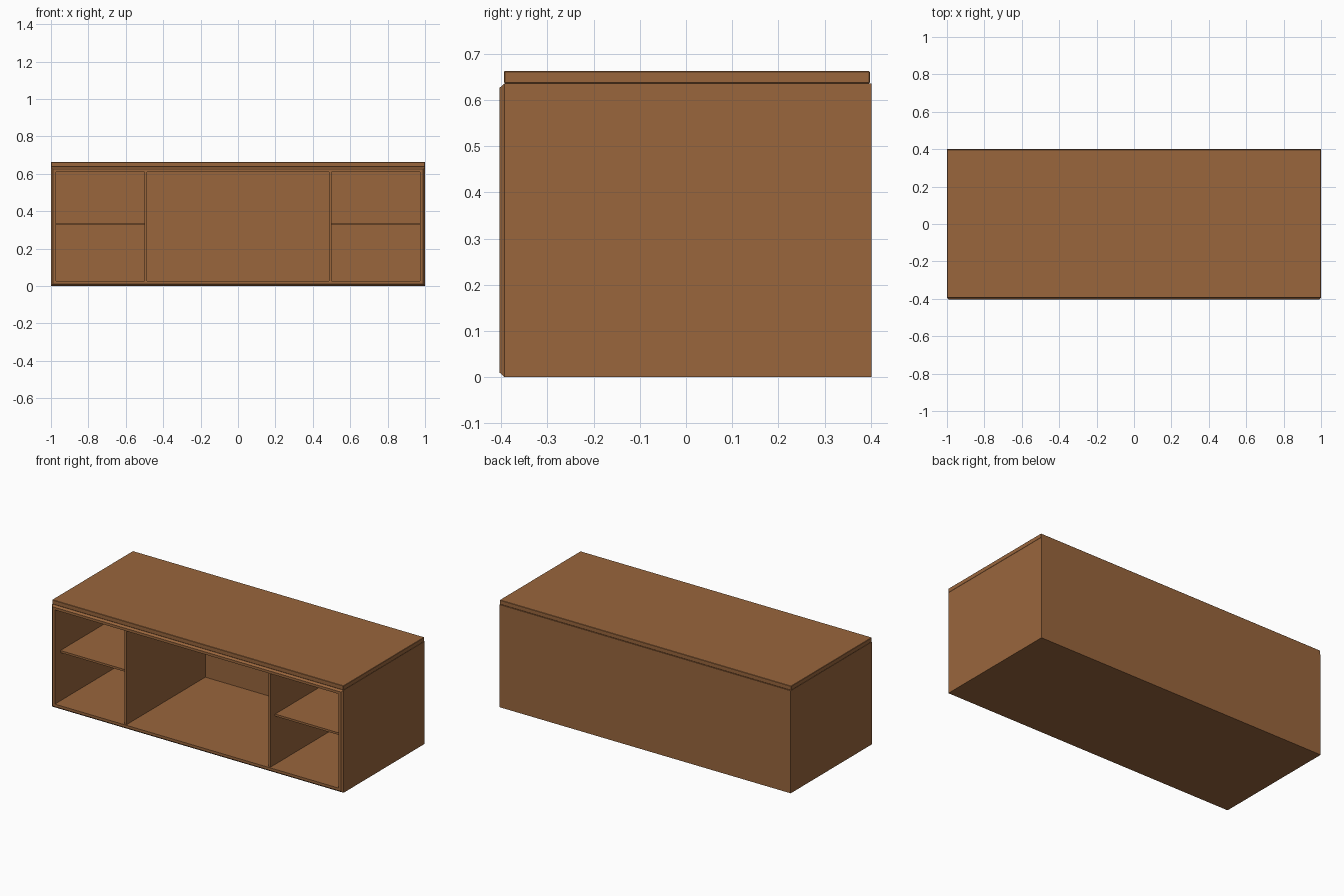
import bpy, bmesh
from mathutils import Vector

if "Cube" in bpy.data.objects:
    bpy.data.objects.remove(bpy.data.objects["Cube"])

wood = bpy.data.materials.new("brown_wood")
wood.diffuse_color = (0.32, 0.133, 0.046, 1)
wood.use_nodes = True
wood.node_tree.nodes["Principled BSDF"].inputs["Base Color"].default_value = wood.diffuse_color


def box_mesh(lo, hi):
    """Box as a bmesh, given its two opposite corners."""
    bm = bmesh.new()
    bmesh.ops.create_cube(bm, size=1)
    lo, hi = Vector(lo), Vector(hi)
    for v in bm.verts:
        v.co = (lo + hi) / 2 + v.co * (hi - lo)
    return bm


def finish(name, bm):
    bm.normal_update()
    me = bpy.data.meshes.new(name)
    bm.to_mesh(me)
    bm.free()
    me.materials.append(wood)
    ob = bpy.data.objects.new(name, me)
    bpy.context.collection.objects.link(ob)
    return ob


# Cabinet body: chamfered front rim, then a hollow open to the front
bm = box_mesh((-1, -0.393, 0), (1, 0.402, 0.636))
bm.normal_update()
front = min(bm.faces, key=lambda f: f.calc_center_median().y)
bmesh.ops.inset_region(bm, faces=[front], thickness=0.01, use_even_offset=True)
for v in front.verts:
    v.co.y = -0.404
bmesh.ops.inset_region(bm, faces=[front], thickness=0.016, use_even_offset=True)
bm.normal_update()
hollow = bmesh.ops.extrude_discrete_faces(bm, faces=[front])["faces"][0]
for v in hollow.verts:
    v.co.y = 0.375
finish("cabinet_body", bm)

# Top board with slightly eased edges
top = finish("top_board", box_mesh((-1, -0.394, 0.636), (1, 0.398, 0.663)))
bev = top.modifiers.new("eased_edges", 'BEVEL')
bev.width = 0.002
bev.segments = 1

# Dividers and set-back shelves, mirrored left and right
for side, s in (("left", -1), ("right", 1)):
    def mirrored(name, x0, x1, y0, y1, z0, z1):
        a, b = sorted((s * x0, s * x1))
        finish(side + name, box_mesh((a, y0, z0), (b, y1, z1)))
    mirrored("_divider", 0.487, 0.5, -0.396, 0.376, 0.025, 0.611)
    mirrored("_shelf", 0.499, 0.976, -0.35, 0.376, 0.325, 0.338)
